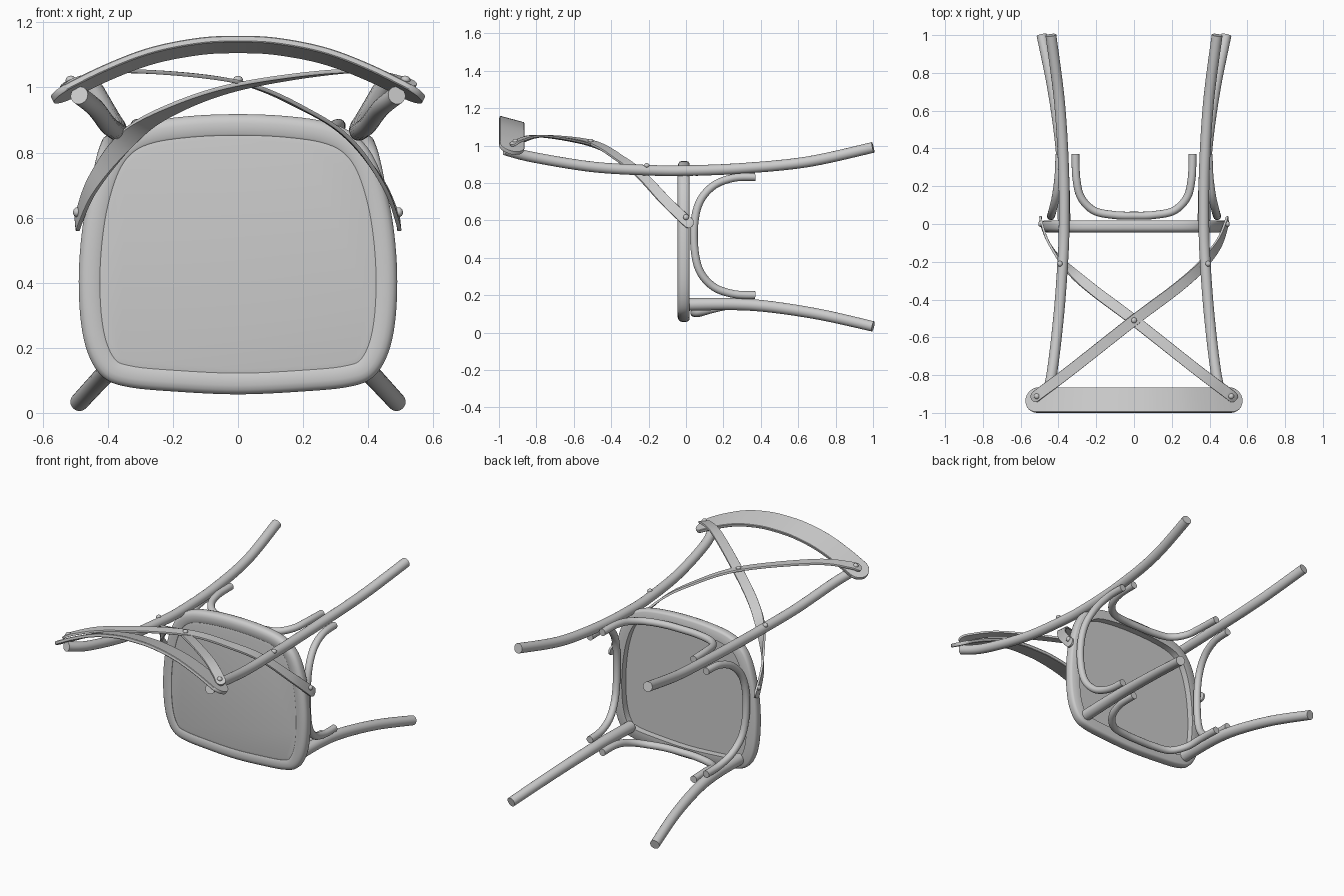
import bpy, bmesh, math
from mathutils import Vector

if "Cube" in bpy.data.objects:
    bpy.data.objects.remove(bpy.data.objects["Cube"])


def spline(pts, n=12, closed=False):
    """Catmull-Rom samples through points of any dimension."""
    m, out = len(pts), []
    get = (lambda i: pts[i % m]) if closed else (lambda i: pts[min(max(i, 0), m - 1)])
    for i in range(m if closed else m - 1):
        p = [get(i + k) for k in (-1, 0, 1, 2)]
        for j in range(n):
            t = j / n
            out.append([0.5 * (2 * b + (c - a) * t + (2 * a - 5 * b + 4 * c - d) * t * t
                               + (3 * b - a - 3 * c + d) * t ** 3) for a, b, c, d in zip(*p)])
    if not closed:
        out.append(list(pts[-1]))
    return out


def finish(bm, name, angle=40):
    bmesh.ops.recalc_face_normals(bm, faces=bm.faces)
    me = bpy.data.meshes.new(name)
    bm.to_mesh(me)
    bm.free()
    ob = bpy.data.objects.new(name, me)
    bpy.context.collection.objects.link(ob)
    bpy.ops.object.select_all(action='DESELECT')
    ob.select_set(True)
    bpy.context.view_layer.objects.active = ob
    bpy.ops.object.shade_smooth_by_angle(angle=math.radians(angle))
    return ob


def skin(name, rings, caps=True, closed=False):
    """Join rings of points with quads."""
    bm = bmesh.new()
    vs = [[bm.verts.new(p) for p in r] for r in rings]
    k = len(vs[0])
    for i in range(len(vs) if closed else len(vs) - 1):
        a, b = vs[i], vs[(i + 1) % len(vs)]
        for j in range(k):
            bm.faces.new((a[j], a[(j + 1) % k], b[(j + 1) % k], b[j]))
    if caps and not closed:
        bm.faces.new(vs[0])
        bm.faces.new(vs[-1])
    return finish(bm, name)


def tangents(P):
    return [(P[min(i + 1, len(P) - 1)] - P[max(i - 1, 0)]).normalized() for i in range(len(P))]


def tube(name, pts, r0, r1=None, sides=20):
    """Round rod along a path, with an optional taper."""
    r1 = r1 or r0
    P = [Vector(p) for p in spline(pts)]
    T = tangents(P)
    u = T[0].orthogonal()
    rings = []
    for i, (p, t) in enumerate(zip(P, T)):
        u = (u - t * u.dot(t)).normalized()
        v = t.cross(u)
        r = r0 + (r1 - r0) * i / (len(P) - 1)
        rings.append([p + r * (math.cos(a) * u + math.sin(a) * v)
                      for a in (2 * math.pi * k / sides for k in range(sides))])
    return skin(name, rings)


def strap(name, pts, half, thick):
    """Flat round-ended band; each point is a position plus a face normal."""
    S = spline(pts, 20)
    P = [Vector(s[:3]) for s in S]
    T = tangents(P)
    L = [0.0]
    for a, b in zip(P, P[1:]):
        L.append(L[-1] + (b - a).length)
    rings = []
    for s, p, t, l in zip(S, P, T, L):
        n = Vector(s[3:])
        n = (n - t * n.dot(t)).normalized()
        w = t.cross(n)
        e = min(1, min(l, L[-1] - l) / half)
        h = half * max(0.12, math.sqrt(1 - (1 - e) ** 2))
        rings.append([p + w * h * a + n * thick / 2 * b
                      for a, b in ((-1, -.7), (-.96, -1), (.96, -1), (1, -.7),
                                   (1, .7), (.96, 1), (-.96, 1), (-1, .7))])
    return skin(name, rings)


def rivet(name, loc, axis, r=0.015):
    bm = bmesh.new()
    bmesh.ops.create_uvsphere(bm, u_segments=16, v_segments=10, radius=r)
    bmesh.ops.scale(bm, vec=(1, 1, .8), verts=bm.verts)
    ob = finish(bm, name)
    ob.rotation_euler = Vector(axis).to_track_quat('Z', 'Y').to_euler()
    ob.location = loc


# Seat outline in the x-z plane
half_outline = [(0, .057), (.2, .066), (.34, .08), (.415, .11), (.462, .185), (.485, .3), (.488, .46),
                (.468, .63), (.425, .77), (.365, .85), (.28, .892), (.15, .912), (0, .918)]
outline = half_outline + [(-x, z) for x, z in half_outline[-2:0:-1]]
C = [Vector(p) for p in spline(outline, 6, closed=True)]


def inset(d, y):
    out = []
    for i, p in enumerate(C):
        t = (C[(i + 1) % len(C)] - C[i - 1]).normalized()
        q = p + Vector((-t.y, t.x)) * d
        out.append((q.x, y, q.y))
    return out


# Seat frame ring and the thin panel set into it
frame = [(0, -.022), (0, 0), (.004, .012), (.012, .018), (.065, .018), (.065, -.041),
         (.06, -.044), (.028, -.045), (.014, -.041), (.004, -.033)]
skin("seat_frame", [inset(d, y) for d, y in frame], closed=True)
skin("seat_panel", [inset(.063, -.022), inset(.063, -.039), inset(.08, -.042)])

for side, s in (("right", 1), ("left", -1)):
    def m(pts):
        return [(s * p[0],) + tuple(p[1:]) for p in pts]

    # Back post running down into the rear leg
    tube("rear_leg_" + side, m([(.488, -.968, .976), (.44, -.82, .938), (.40, -.5, .886),
         (.377, -.2, .868), (.37, 0, .866), (.373, .3, .878), (.395, .65, .913), (.44, 1, .99)]),
         .028, .029)
    # Front leg
    tube("front_leg_" + side, m([(.37, .01, .15), (.375, .25, .152), (.39, .45, .138),
         (.43, .72, .096), (.488, 1, .033)]), .034, .028)
    # Side brace under the seat
    tube("side_brace_" + side, m([(.395, .37, .832), (.40, .25, .826), (.415, .14, .78), (.433, .065, .68),
         (.44, .042, .52), (.433, .065, .35), (.415, .14, .25), (.40, .25, .207), (.395, .37, .2)]), .021)
    # Crossed back strap, from the rail to the opposite seat edge
    o = .007 * s
    strap("back_strap_" + side, m([(-.54, -.93, 1.0, -.3, .2, 1), (-.49, -.89, 1.027, -.2, .1, 1),
          (-.33, -.77, 1.05, 0, 0, 1), (0, -.51, 1.01 + o, .2, 0, 1), (.22, -.345, .925, .4, 0, 1),
          (.345, -.235, .838, .65, 0, .8), (.445, -.11, .705, .9, 0, .4),
          (.489, .0, .60, 1, 0, .15), (.494, .035, .57, 1, 0, .1)]), .029, .012)
    # Rivets
    rivet("rail_rivet_" + side, (s * .515, -.912, 1.024), (s * .3, 0, 1))
    rivet("post_rivet_" + side, (s * .393, -.21, .894), (s * .3, 0, 1))
    rivet("seat_rivet_" + side, (s * .495, 0, .617), (s, 0, .1))
    rivet("post_screw_" + side, (s * .47, -.94, .955), (-s * .3, 0, -1), .013)

rivet("cross_rivet", (0, -.51, 1.024), (0, 0, 1))

# Rear and front braces under the seat
for name, ze, zm in (("rear_brace", .882, .86), ("front_brace", .145, .105)):
    half = [(.31, .37, ze), (.305, .24, ze), (.28, .14, (ze + zm) / 2), (.21, .07, zm), (.1, .047, zm)]
    tube(name, half + [(0, .044, zm)] + [(-x, y, z) for x, y, z in half[::-1]], .021)

# Curved top rail
arc = [(.57, .962, .55), (.42, 1.038, .45), (.27, 1.096, .3), (.12, 1.126, .12)]
rail = [(-x, -.932, z, -nx, .27, 1) for x, z, nx in arc] + [(0, -.932, 1.132, 0, .27, 1)]
rail += [(x, -.932, z, nx, .27, 1) for x, z, nx in arc[::-1]]
strap("top_rail", rail, .068, .02)
